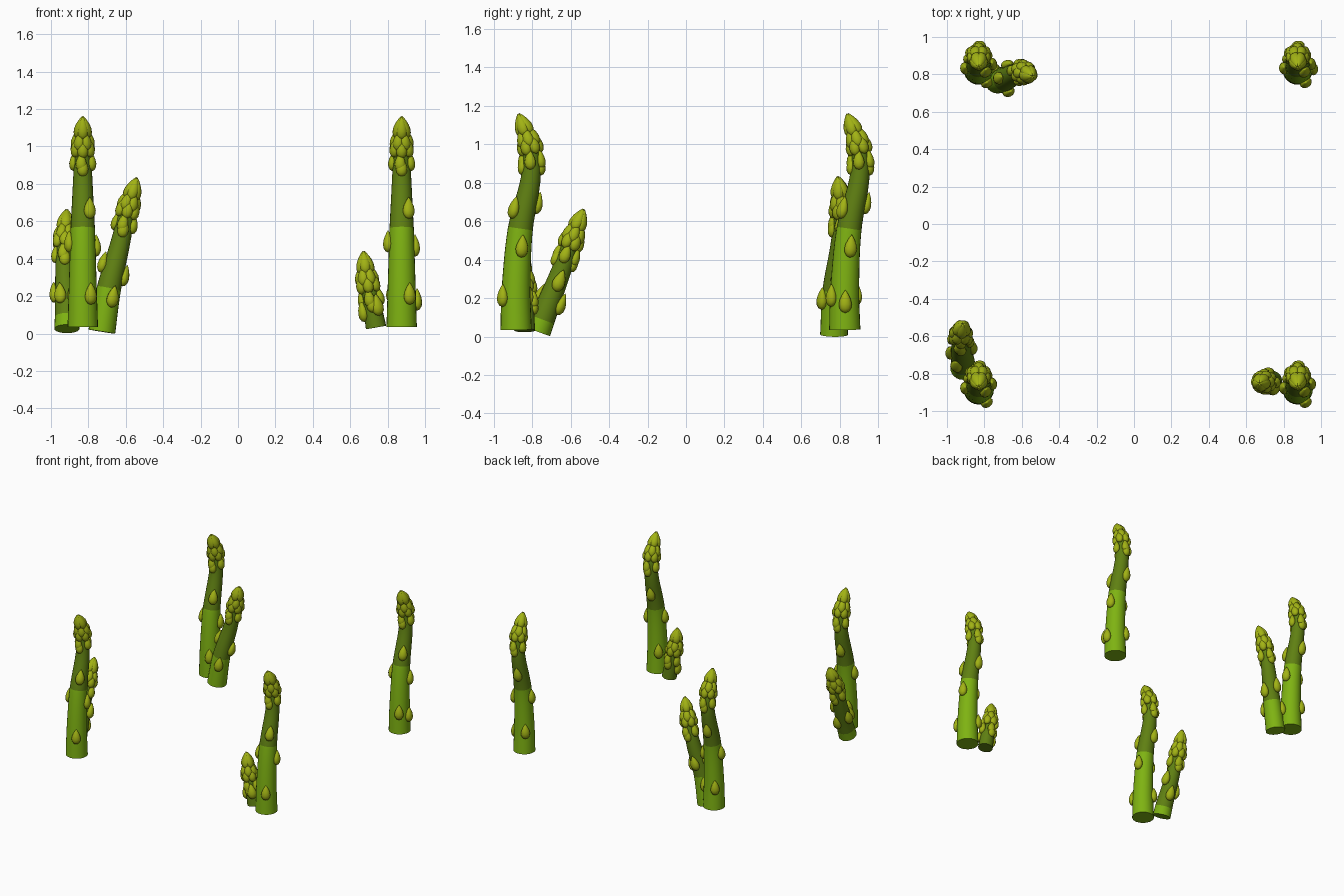
import bpy, bmesh, math
from mathutils import Vector, Matrix

if "Cube" in bpy.data.objects:
    bpy.data.objects.remove(bpy.data.objects["Cube"])


def material(name, rgb):
    m = bpy.data.materials.new(name)
    m.diffuse_color = (*rgb, 1)
    m.use_nodes = True
    m.node_tree.nodes["Principled BSDF"].inputs["Base Color"].default_value = m.diffuse_color
    return m


LIGHT = material("light green stalk", (0.21, 0.45, 0.006))
DARK = material("dark green stalk", (0.115, 0.215, 0.006))
BUD = material("yellow green scale", (0.36, 0.45, 0.007))

SPLIT = 0.62   # distance below the tip where the stalk turns light
RADII = [(0, 0.008), (0.06, 0.022), (0.14, 0.036), (0.3, 0.049), (0.62, 0.065), (1.2, 0.083)]
BUD_PROFILE = [(0.55, -0.44), (0.9, -0.3), (1, -0.12), (0.85, 0.08), (0.55, 0.27), (0.25, 0.41)]


def radius(t):
    for (a, ra), (b, rb) in zip(RADII, RADII[1:]):
        if t <= b:
            return ra + (rb - ra) * (t - a) / (b - a)
    return RADII[-1][1]


def smooth_path(points):
    """Dense Catmull-Rom path, returned tip first with its distances from the tip."""
    p = [Vector(q) for q in points]
    p = [2 * p[0] - p[1]] + p + [2 * p[-1] - p[-2]]
    out = []
    for a, b, c, d in zip(p, p[1:], p[2:], p[3:]):
        for i in range(20):
            u = i / 20
            out.append(0.5 * (2 * b + (c - a) * u + (2 * a - 5 * b + 4 * c - d) * u * u
                              + (3 * b - a - 3 * c + d) * u ** 3))
    out.append(p[-2])
    out.reverse()
    dist = [0]
    for a, b in zip(out, out[1:]):
        dist.append(dist[-1] + (b - a).length)
    return out, dist


def frame(path, t):
    """Centre, two side axes and upward tangent at distance t below the tip."""
    pts, dist = path
    i = 0
    while i < len(pts) - 2 and dist[i + 1] < t:
        i += 1
    c = pts[i].lerp(pts[i + 1], (t - dist[i]) / (dist[i + 1] - dist[i]))
    j, k = max(i - 2, 0), min(i + 3, len(pts) - 1)
    tan = (pts[j] - pts[k]).normalized()
    u = (Vector((1, 0, 0)) - tan * tan.x).normalized()
    return c, u, tan.cross(u), tan


def finish(bm, name, mats):
    bmesh.ops.recalc_face_normals(bm, faces=bm.faces)
    me = bpy.data.meshes.new(name)
    bm.to_mesh(me)
    bm.free()
    for m in mats:
        me.materials.append(m)
    ob = bpy.data.objects.new(name, me)
    bpy.context.collection.objects.link(ob)
    bpy.ops.object.select_all(action='DESELECT')
    ob.select_set(True)
    bpy.context.view_layer.objects.active = ob
    bpy.ops.object.shade_smooth_by_angle(angle=math.radians(50))


def stalk(name, path, sides=24):
    total = path[1][-1]
    ts = [0.02 + (total - 0.02) * i / 20 for i in range(21)]
    if total > SPLIT:
        ts = sorted(ts + [SPLIT])
    bm = bmesh.new()
    prev = None
    for n, t in enumerate(ts):
        c, u, v, _ = frame(path, t)
        r = radius(t)
        ring = [bm.verts.new(c + r * (u * math.cos(a) + v * math.sin(a)))
                for a in (2 * math.pi * i / sides for i in range(sides))]
        if prev:
            for i in range(sides):
                j = (i + 1) % sides
                f = bm.faces.new((prev[i], prev[j], ring[j], ring[i]))
                f.material_index = int(t > SPLIT + 1e-5)
        else:
            bm.faces.new(ring)
        prev = ring
    cap = bm.faces.new(prev)
    cap.material_index = int(total > SPLIT)
    finish(bm, name, [DARK, LIGHT])


def add_scale(bm, path, t, az, off, length=0.12, half=0.034, thick=0.027, lean=0.0):
    """One teardrop scale, pointed end up; lean tips it towards the axis."""
    c, u, v, tan = frame(path, t)
    out = u * math.cos(math.radians(az)) + v * math.sin(math.radians(az))
    side = tan.cross(out)
    rot = Matrix.Rotation(math.radians(-lean), 3, side)
    out2, up = rot @ out, rot @ tan
    o = c + out * off
    n = 12
    rings = [[bm.verts.new(o + up * h * length + r * (side * half * math.cos(a) + out2 * thick * math.sin(a)))
              for a in (2 * math.pi * i / n for i in range(n))] for r, h in BUD_PROFILE]
    ends = bm.verts.new(o - up * length * 0.5), bm.verts.new(o + up * length * 0.5)
    for a, b in zip(rings, rings[1:]):
        for i in range(n):
            bm.faces.new((a[i], a[(i + 1) % n], b[(i + 1) % n], b[i]))
    for ring, e in ((rings[0], ends[0]), (rings[-1], ends[1])):
        for i in range(n):
            bm.faces.new((ring[i], ring[(i + 1) % n], e))


def spear(name, points, scales):
    path = smooth_path(points)
    stalk(name + "_stalk", path)
    bm = bmesh.new()
    # pointed tip, then overlapping rings: distance, count, first angle, offset, length, width, lean
    for t, n, a0, off, ln, half, lean in (
            (0.064, 5, -90, 0.020, 0.125, 0.030, 14),
            (0.135, 6, -60, 0.037, 0.11, 0.029, 10),
            (0.175, 6, -90, 0.044, 0.11, 0.029, 6),
            (0.255, 4, -10, 0.049, 0.105, 0.03, 3),
            (0.285, 2, -90, 0.048, 0.105, 0.03, 2)):
        for i in range(n):
            add_scale(bm, path, t, a0 + 360 * i / n, off, ln, half, 0.024, lean)
    # scattered scales lower down
    for t, az in scales:
        add_scale(bm, path, t, az, radius(t) + 0.006)
    finish(bm, name + "_scales", [BUD])


# four tall spears, one in each corner
TALL = [(-0.884, 0.035), (-0.884, 0.25), (-0.863, 0.55), (-0.808, 0.82), (-0.812, 0.99), (-0.872, 1.165)]
TALL_SCALES = [(0.97, -58), (0.71, 15), (0.52, -55), (0.69, 185), (0.47, 105), (0.96, 130)]
for label, x, dy in (("front_left", -0.83, 0), ("front_right", 0.875, 0),
                     ("back_left", -0.83, 1.71), ("back_right", 0.875, 1.71)):
    extra = [(1.0, 3)] if label == "back_right" else []
    spear("tall_spear_" + label, [(x, y + dy, z) for y, z in TALL], TALL_SCALES + extra)

# shorter leaning spears
spear("leaning_spear_back_left",
      [(-0.728, 0.77, 0.01), (-0.69, 0.775, 0.24), (-0.63, 0.805, 0.48), (-0.59, 0.81, 0.66), (-0.54, 0.79, 0.838)],
      [(0.66, -65), (0.49, 190), (0.53, 5), (0.5, 100), (0.68, 130)])
spear("leaning_spear_front_left",
      [(-0.915, -0.77, 0.025), (-0.915, -0.735, 0.12), (-0.925, -0.65, 0.34), (-0.925, -0.59, 0.51), (-0.915, -0.53, 0.668)],
      [(0.5, -120), (0.51, 75), (0.47, 170), (0.4, 10)])
spear("short_spear_front_right",
      [(0.738, -0.84, 0.032), (0.712, -0.84, 0.18), (0.688, -0.845, 0.3), (0.67, -0.85, 0.445)],
      [(0.32, 190), (0.3, -60)])
